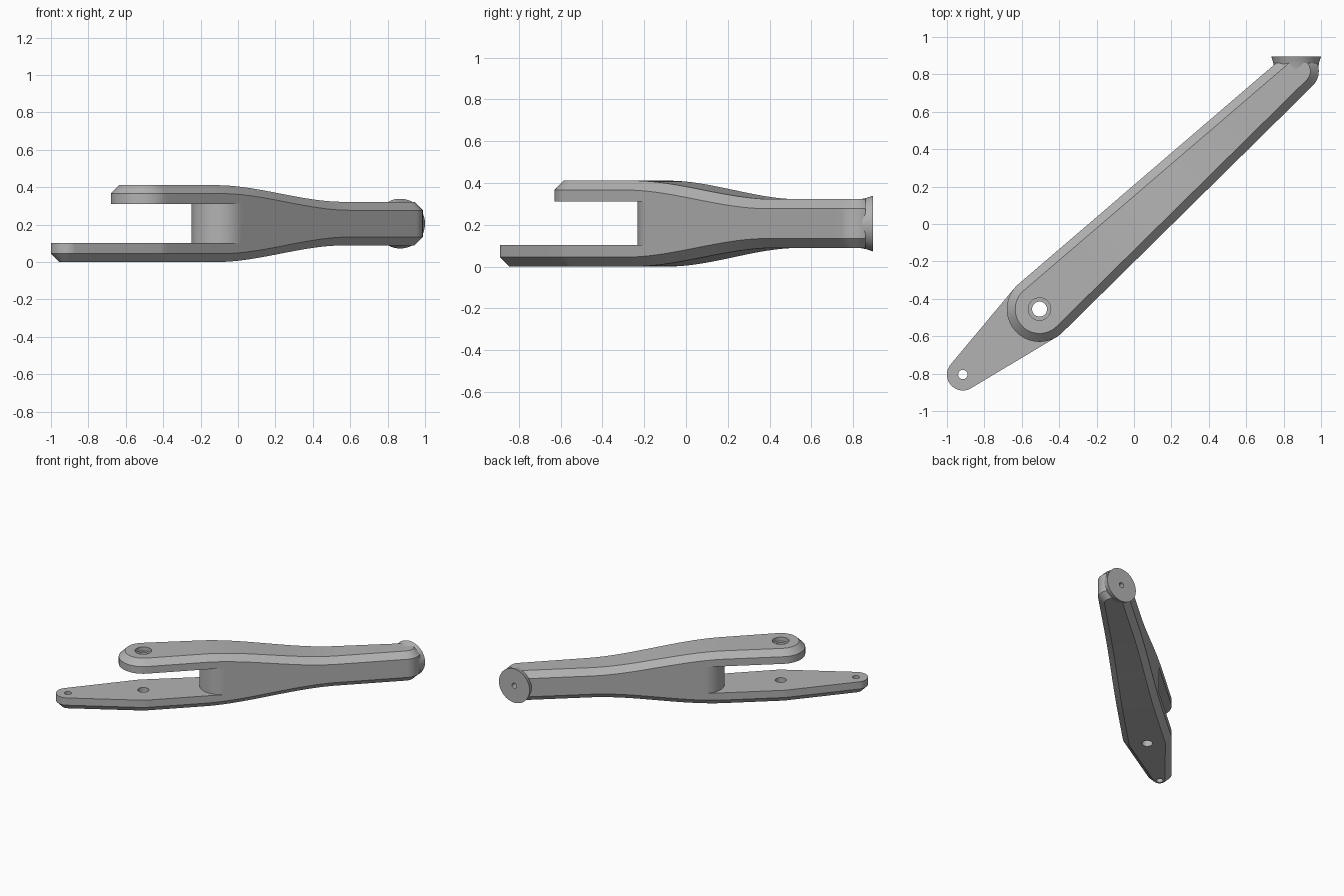
import bpy, bmesh, math
from mathutils import Vector, Matrix

if "Cube" in bpy.data.objects:
    bpy.data.objects.remove(bpy.data.objects["Cube"], do_unlink=True)

steel = bpy.data.materials.new("grey_metal")
steel.use_nodes = True
steel.diffuse_color = (0.45, 0.45, 0.45, 1)
steel.node_tree.nodes["Principled BSDF"].inputs["Base Color"].default_value = steel.diffuse_color

PIVOT = Vector((-0.505, -0.455))
PIN = Vector((-0.915, -0.805))
TIP_END = Vector((0.878, 0.817))
MID_Z = 0.2055
CHAMFER = 0.045


def make(name, bm):
    bmesh.ops.remove_doubles(bm, verts=bm.verts, dist=1e-5)
    bmesh.ops.recalc_face_normals(bm, faces=bm.faces)
    mesh = bpy.data.meshes.new(name)
    bm.to_mesh(mesh)
    bm.free()
    mesh.materials.append(steel)
    ob = bpy.data.objects.new(name, mesh)
    bpy.context.collection.objects.link(ob)
    return ob


def loft(name, rings, capped=False):
    """Skin closed rings of points, optionally capping both ends."""
    bm = bmesh.new()
    vs = [[bm.verts.new(p) for p in ring] for ring in rings]
    n = len(vs[0])
    for a, b in zip(vs, vs[1:]):
        for k in range(n):
            bm.faces.new((a[k], a[(k + 1) % n], b[(k + 1) % n], b[k]))
    if capped:
        bm.faces.new(vs[0])
        bm.faces.new(vs[-1])
    return make(name, bm)


def hull_plate(name, a, ra, b, rb, bottom, top, top_chamfer, steps):
    """Plate wrapped round two circles, with chamfered rims."""
    axis = b - a
    length = axis.length
    axis.normalize()
    side = Vector((-axis.y, axis.x))
    tangent = math.acos((ra - rb) / length)
    stations = [(0, ra, math.pi + (tangent - math.pi) * i / 24) for i in range(24)]
    stations += [(length * i / steps, ra + (rb - ra) * i / steps, tangent) for i in range(steps + 1)]
    stations += [(length, rb, tangent * (1 - i / 16)) for i in range(1, 17)]
    rings = []
    for s, r, phi in stations:
        halves = []
        for sign in (1, -1):
            half = []
            for inset, level, lift in ((CHAMFER, bottom, 0), (0, bottom, CHAMFER),
                                       (0, top, -top_chamfer), (top_chamfer, top, 0)):
                u = s + (r - inset) * math.cos(phi)
                p = a + axis * u + side * sign * (r - inset) * math.sin(phi)
                half.append((p.x, p.y, level(u) + lift))
            halves.append(half)
        rings.append(halves[0] + halves[1][::-1])
    return loft(name, rings)


def rod(name, centre, radius, z0, z1):
    """Vertical cylinder used for drilling."""
    return loft(name, [[(centre.x + radius * math.cos(t * math.tau / 40),
                         centre.y + radius * math.sin(t * math.tau / 40), z)
                        for t in range(40)] for z in (z0, z1)], True)


def turned(name, profile):
    """Solid turned about the y direction through the mounting boss."""
    return loft(name, [[(0.867 + r * math.cos(t * math.tau / 64), y,
                         MID_Z + r * math.sin(t * math.tau / 64))
                        for t in range(64)] for y, r in profile], True)


def cut(ob, cutters):
    bpy.context.view_layer.objects.active = ob
    for c in cutters:
        mod = ob.modifiers.new("cut", "BOOLEAN")
        mod.operation = "DIFFERENCE"
        mod.solver = "EXACT"
        mod.object = c
        bpy.ops.object.modifier_apply(modifier=mod.name)


def swell(u):
    """How far each arm face has drawn in along its length."""
    t = min(max((u - 0.42) / 0.96, 0), 1)
    return 0.089 * t * t * (3 - 2 * t)


# Main arm and the long lower fork plate
arm = hull_plate("fork_arm", PIVOT, 0.175, TIP_END, 0.11,
                 swell, lambda u: 0.411 - swell(u), CHAMFER, 48)
lower_tip = hull_plate("lower_fork_tip", PIN, 0.085, PIVOT, 0.175,
                       lambda u: 0, lambda u: 0.102, 0, 4)

# Flared mounting boss at the far end
boss = turned("mounting_boss", [(0.79, 0.1), (0.82, 0.115), (0.84, 0.118),
                                (0.86, 0.122), (0.88, 0.128), (0.895, 0.133)])

# Slot between the fork plates, ending on a rounded web
axis = (TIP_END - PIVOT).normalized()
side = Vector((-axis.y, axis.x))
outline = [(-0.8, -0.5), (0.56, -0.5)]
outline += [(0.56 - 0.156 * math.cos(a), 0.156 * math.sin(a))
            for a in (math.pi * (i / 32 - 0.5) for i in range(33))]
outline += [(0.56, 0.5), (-0.8, 0.5)]
flat = [PIVOT + axis * u + side * v for u, v in outline]
slot = loft("slot_cutter", [[(p.x, p.y, z) for p in flat] for z in (0.102, 0.31)], True)

# Trim behind the boss, then drill the holes
bm = bmesh.new()
bmesh.ops.create_cube(bm, size=1, matrix=Matrix.Translation((0.9, 1.36, 0.2)))
trim = make("trim_cutter", bm)
pivot_hole = rod("pivot_cutter", PIVOT, 0.04, -0.2, 0.6)
recess = rod("recess_cutter", PIVOT, 0.06, 0.38, 0.6)
pin_hole = rod("pin_cutter", PIN, 0.025, -0.2, 0.3)
bolt_hole = turned("bolt_cutter", [(0.77, 0.02), (1.0, 0.02)])

cut(arm, [slot, trim, pivot_hole, recess, bolt_hole])
cut(lower_tip, [pivot_hole, pin_hole])
cut(boss, [bolt_hole])
for helper in (slot, trim, pivot_hole, recess, pin_hole, bolt_hole):
    bpy.data.objects.remove(helper, do_unlink=True)

# Smooth curved walls, crisp chamfers
for ob in (arm, lower_tip, boss):
    bpy.ops.object.select_all(action="DESELECT")
    ob.select_set(True)
    bpy.context.view_layer.objects.active = ob
    bpy.ops.object.shade_smooth_by_angle(angle=math.radians(25))
